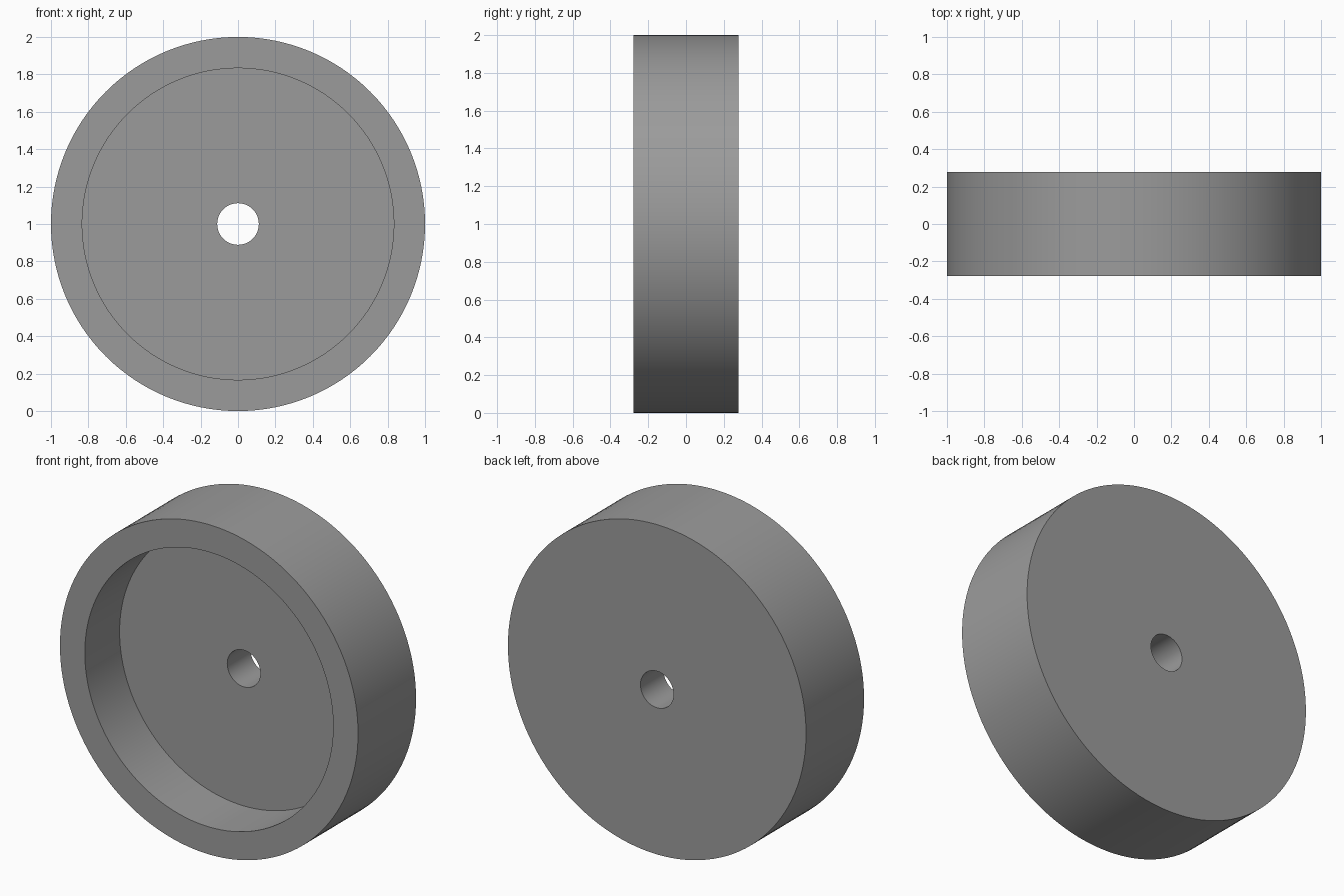
import bpy, bmesh, math

if "Cube" in bpy.data.objects:
    bpy.data.objects.remove(bpy.data.objects["Cube"])

SEGMENTS = 128
OUTER, RECESS, BORE = 1.0, 0.8333, 0.1111   # radii
HALF = 0.2778                               # half the thickness
FLOOR = 0.0556                              # y of the recess floor

# Closed cross-section as (radius, y), swept around the axle
profile = [(BORE, FLOOR), (RECESS, FLOOR), (RECESS, -HALF),
           (OUTER, -HALF), (OUTER, HALF), (BORE, HALF)]

bm = bmesh.new()
rings = []
for i in range(SEGMENTS):
    a = 2 * math.pi * i / SEGMENTS
    rings.append([bm.verts.new((r * math.cos(a), y, 1 + r * math.sin(a)))
                  for r, y in profile])
n = len(profile)
for i in range(SEGMENTS):
    p, q = rings[i], rings[(i + 1) % SEGMENTS]
    for j in range(n):
        k = (j + 1) % n
        bm.faces.new((p[j], p[k], q[k], q[j]))
bmesh.ops.recalc_face_normals(bm, faces=bm.faces)

# Wheel disc with recessed front and centre bore
mesh = bpy.data.meshes.new("wheel")
bm.to_mesh(mesh)
bm.free()
wheel = bpy.data.objects.new("wheel", mesh)
bpy.context.collection.objects.link(wheel)

grey = bpy.data.materials.new("grey")
grey.diffuse_color = (0.33, 0.33, 0.33, 1)
grey.use_nodes = True
grey.node_tree.nodes["Principled BSDF"].inputs["Base Color"].default_value = grey.diffuse_color
mesh.materials.append(grey)

# Smooth round walls, crisp rims
bpy.context.view_layer.objects.active = wheel
wheel.select_set(True)
bpy.ops.object.shade_smooth_by_angle(angle=math.radians(30))
